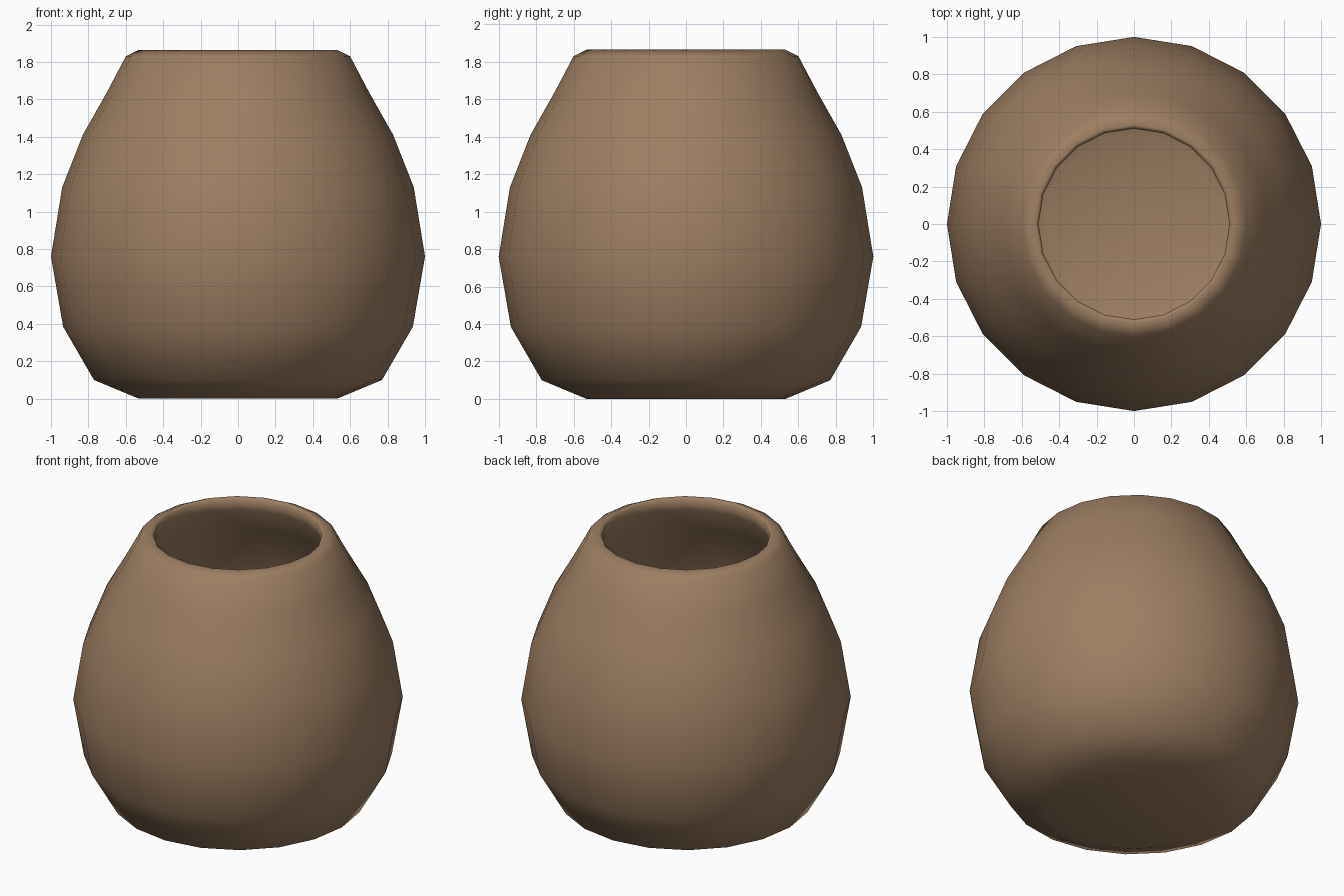
import bpy, bmesh
from math import tau
from mathutils import Vector

cube = bpy.data.objects.get("Cube")
if cube:
    bpy.data.objects.remove(cube)

# Clay colour
clay = bpy.data.materials.new("brown clay")
clay.use_nodes = True
colour = (0.34, 0.21, 0.122, 1)
clay.diffuse_color = colour
clay.node_tree.nodes["Principled BSDF"].inputs["Base Color"].default_value = colour

# Profile: base, belly, shoulder, rim, then the hollow inside
outer = [(0, 0), (0.53, 0), (0.77, 0.1), (0.935, 0.385), (1, 0.76),
         (0.94, 1.13), (0.83, 1.41), (0.7, 1.64), (0.6, 1.83), (0.53, 1.865)]
inner = [(0.51, 1.85), (0.515, 1.78), (0.63, 1.6), (0.75, 1.38), (0.86, 1.1),
         (0.91, 0.76), (0.85, 0.43), (0.69, 0.18), (0.47, 0.09), (0, 0.09)]

# Revolve the profile into a twenty-sided pot
bm = bmesh.new()
points = [bm.verts.new((r, 0, z)) for r, z in outer + inner]
edges = [bm.edges.new(pair) for pair in zip(points, points[1:])]
bmesh.ops.spin(bm, geom=points + edges, cent=Vector(), axis=(0, 0, 1),
               angle=tau, steps=20)
bmesh.ops.remove_doubles(bm, verts=bm.verts, dist=0.001)
bmesh.ops.recalc_face_normals(bm, faces=bm.faces)
for face in bm.faces:
    face.smooth = True

mesh = bpy.data.meshes.new("pot")
bm.to_mesh(mesh)
bm.free()
mesh.materials.append(clay)
pot = bpy.data.objects.new("pot", mesh)
bpy.context.collection.objects.link(pot)
